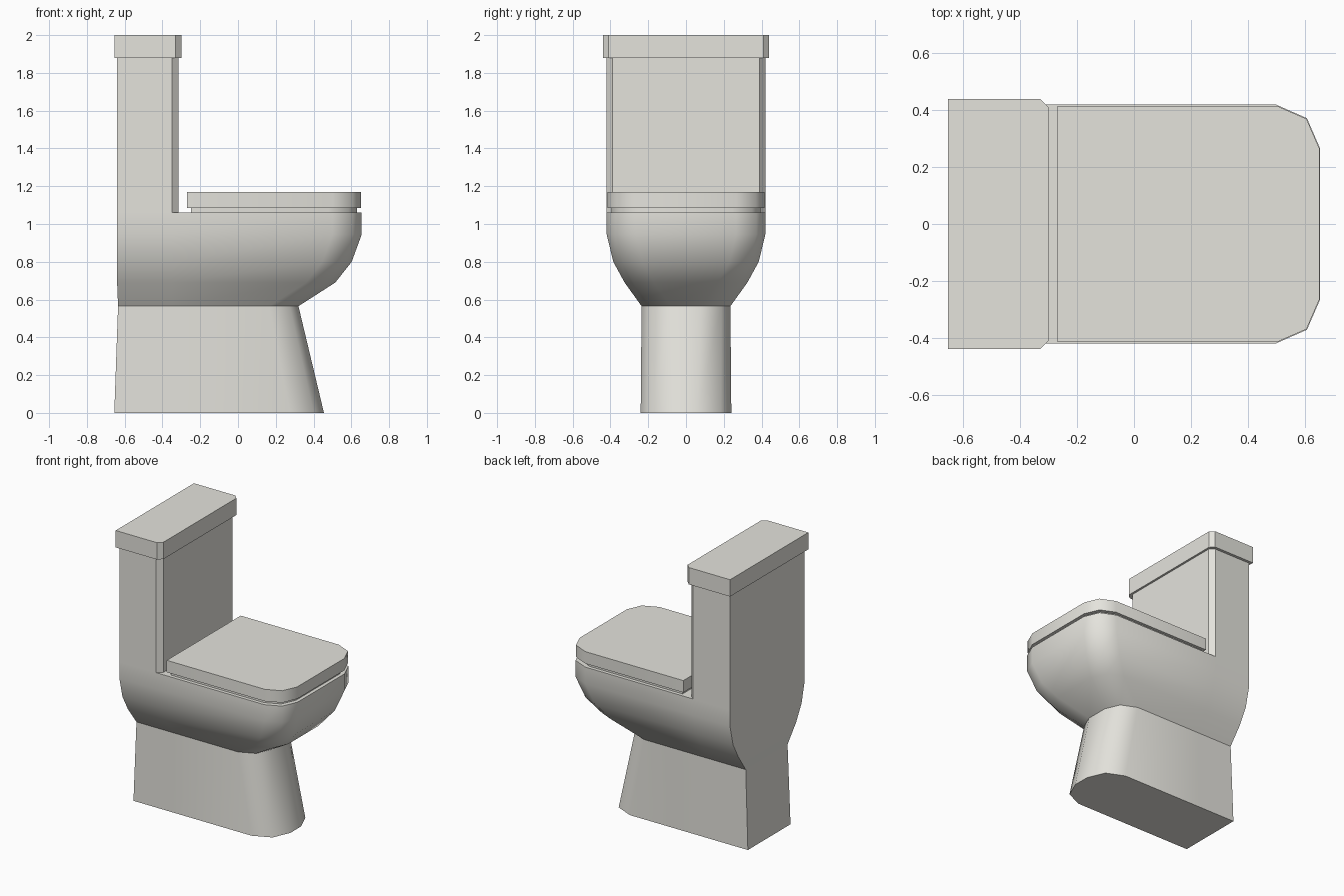
import bpy, bmesh, math

if "Cube" in bpy.data.objects:
    bpy.data.objects.remove(bpy.data.objects["Cube"])

ceramic = bpy.data.materials.new("warm white ceramic")
ceramic.diffuse_color = (0.78, 0.77, 0.72, 1)
ceramic.use_nodes = True
ceramic.node_tree.nodes["Principled BSDF"].inputs["Base Color"].default_value = ceramic.diffuse_color

SPLIT = -0.35  # where the tank's front chamfer starts


def outline(xb, xf, hw, r):
    """Flat back, straight sides and a rounded front, mirrored in y."""
    half = [(xb, -hw), (SPLIT, -hw), (xf - r, -hw),
            (xf - 0.3 * r, -hw + 0.31 * r), (xf, -hw + r)]
    return half_mirror(half)


def box_outline(xb, xf, hw, c):
    """Rectangle with chamfered front corners."""
    return half_mirror([(xb, -hw), (xf - c, -hw), (xf, -hw + 0.03)])


def half_mirror(half):
    return half + [(x, -y) for x, y in reversed(half)]


def loft(name, sections, bottom=True, top=True, deck=None, angle=46):
    """Join stacked (z, outline) sections into one part."""
    bm = bmesh.new()
    rings = [[bm.verts.new((x, y, z)) for x, y in pts] for z, pts in sections]
    n = len(rings[0])
    for a, b in zip(rings, rings[1:]):
        for i in range(n):
            j = (i + 1) % n
            bm.faces.new((a[i], a[j], b[j], b[i]))
    if bottom:
        bm.faces.new(rings[0][::-1])
    if top:
        bm.faces.new(rings[-1])
    if deck:
        # top face that stops at the tank front
        x, y = deck
        z = sections[-1][0]
        inner = [bm.verts.new((x, s * y, z)) for s in (1, -1)]
        bm.faces.new(rings[-1][1:-1] + inner)
    mesh = bpy.data.meshes.new(name)
    bm.to_mesh(mesh)
    bm.free()
    mesh.materials.append(ceramic)
    ob = bpy.data.objects.new(name, mesh)
    bpy.context.collection.objects.link(ob)
    bpy.ops.object.select_all(action='DESELECT')
    ob.select_set(True)
    bpy.context.view_layer.objects.active = ob
    bpy.ops.object.shade_smooth_by_angle(angle=math.radians(angle))
    return ob


# Pedestal
loft("pedestal", [(0, outline(-0.655, 0.455, 0.24, 0.18)),
                  (0.565, outline(-0.635, 0.32, 0.235, 0.155))], top=False)

# Bowl
bowl = [(0.565, -0.635, 0.32, 0.235), (0.69, -0.64, 0.515, 0.325),
        (0.80, -0.64, 0.602, 0.385), (0.945, -0.64, 0.655, 0.42),
        (1.062, -0.64, 0.655, 0.42)]
loft("bowl", [(z, outline(xb, xf, hw, 0.155)) for z, xb, xf, hw in bowl],
     bottom=False, top=False, deck=(-0.315, 0.39))

# Tank and its lid
tank = box_outline(-0.64, -0.315, 0.42, 0.035)
loft("tank", [(1.062, tank), (1.88, tank)], bottom=False, top=False, angle=30)
lid = box_outline(-0.655, -0.30, 0.44, 0.03)
loft("tank_lid", [(1.88, lid), (2.0, lid)], angle=30)


# Seat ring and seat cover
def plate(name, z0, z1, xb, xf, hw):
    pts = [p for p in outline(xb, xf, hw, 0.15) if p[0] != SPLIT]
    loft(name, [(z0, pts), (z1, pts)])


plate("seat", 1.062, 1.085, -0.25, 0.63, 0.395)
plate("seat_cover", 1.085, 1.17, -0.27, 0.652, 0.416)
